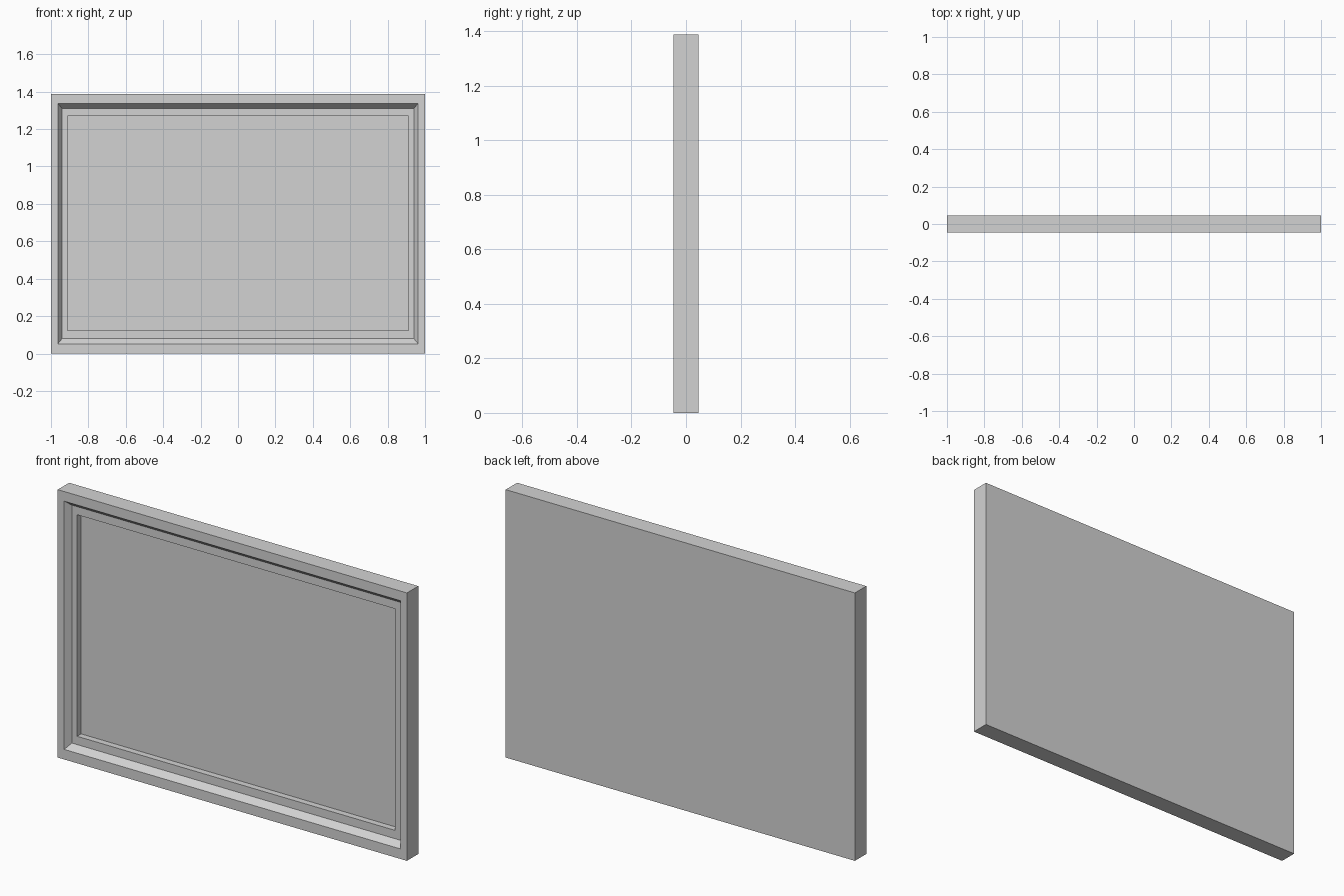
import bpy
import bmesh

cube = bpy.data.objects.get("Cube")
if cube:
    bpy.data.objects.remove(cube, do_unlink=True)

HEIGHT = 1.387
FRONT, BACK = -0.0465, 0.0465

grey = bpy.data.materials.new("light_grey")
grey.use_nodes = True
colour = (0.65, 0.65, 0.65, 1.0)
grey.diffuse_color = colour
grey.node_tree.nodes["Principled BSDF"].inputs["Base Color"].default_value = colour


def add_ring(bm, half_width, bottom, top, y):
    """One upright rectangle of vertices."""
    corners = [(-half_width, bottom), (half_width, bottom),
               (half_width, top), (-half_width, top)]
    return [bm.verts.new((x, y, z)) for x, z in corners]


# Rectangles from the back, round the rim and down into the recess
steps = [
    (1.0, 0.0, HEIGHT, BACK),              # back edge
    (1.0, 0.0, HEIGHT, FRONT),             # front outer edge
    (0.963, 0.052, 1.337, FRONT),          # rim inner edge
    (0.941, 0.079, 1.311, FRONT + 0.031),  # foot of the sloped lip
    (0.911, 0.122, 1.269, FRONT + 0.031),  # ledge inner edge
    (0.911, 0.122, 1.269, FRONT + 0.064),  # panel edge
]
bm = bmesh.new()
rings = [add_ring(bm, *step) for step in steps]
for a, b in zip(rings, rings[1:]):
    for i in range(4):
        j = (i + 1) % 4
        bm.faces.new((a[i], a[j], b[j], b[i]))

# Back board and sunken panel
bm.faces.new(rings[0])
bm.faces.new(rings[-1])
bmesh.ops.recalc_face_normals(bm, faces=bm.faces)

mesh = bpy.data.meshes.new("framed_panel")
bm.to_mesh(mesh)
bm.free()
mesh.materials.append(grey)
panel = bpy.data.objects.new("framed_panel", mesh)
bpy.context.collection.objects.link(panel)
